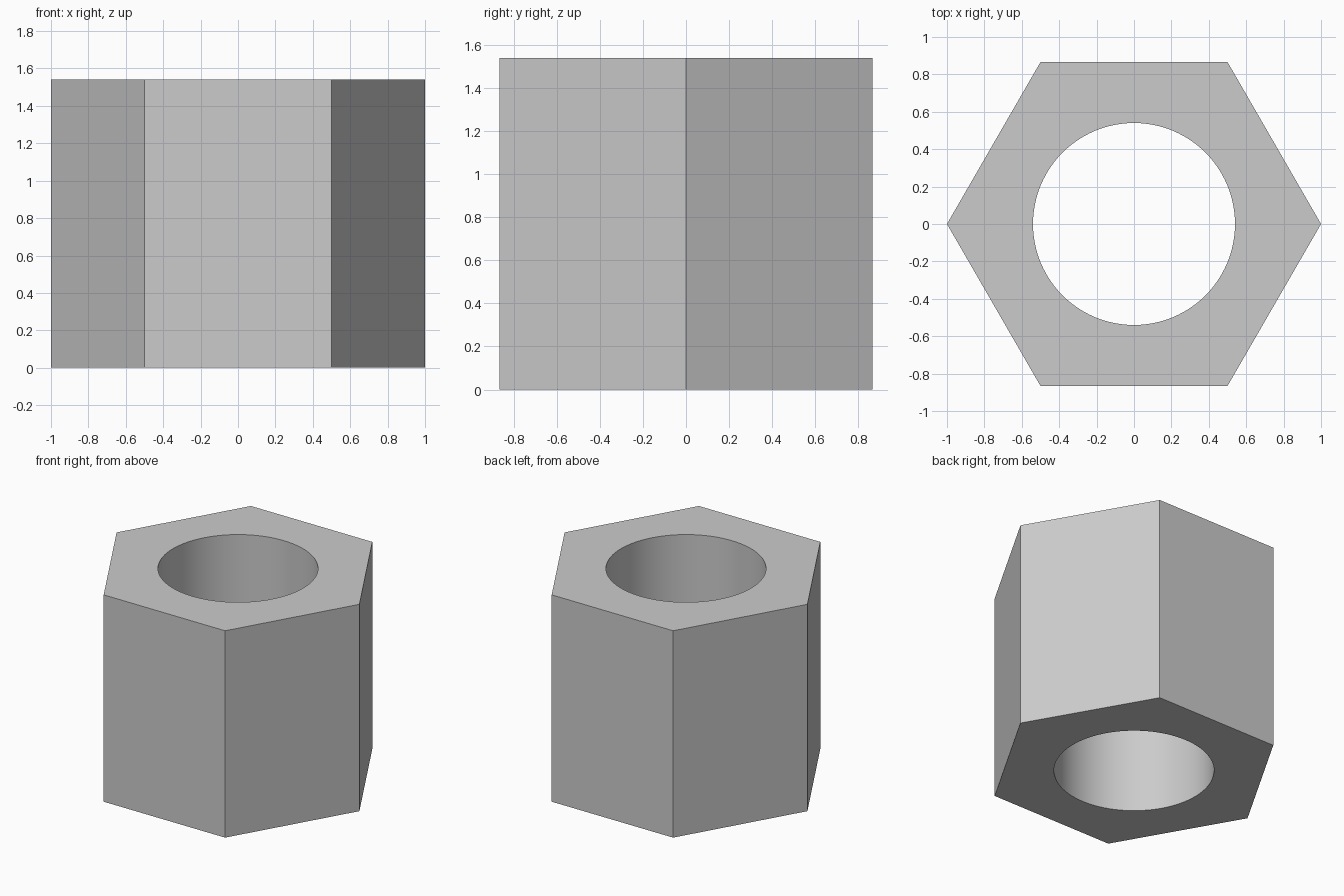
import bpy, bmesh
from math import cos, sin, tau, radians

if "Cube" in bpy.data.objects:
    bpy.data.objects.remove(bpy.data.objects["Cube"])

HEIGHT, OUTER_R, HOLE_R = 1.54, 1.0, 0.54
SIDES, STEPS = 6, 16          # hexagon sides, hole segments per side
N = SIDES * STEPS

bm = bmesh.new()


def ring(radius, count, z):
    return [bm.verts.new((radius * cos(tau * i / count), radius * sin(tau * i / count), z))
            for i in range(count)]


def walls(low, high):
    n = len(low)
    for i in range(n):
        j = (i + 1) % n
        bm.faces.new((low[i], low[j], high[j], high[i]))


def cap(outer, inner):
    # one flat face per hexagon side, reaching in to the hole's arc
    for s in range(SIDES):
        arc = [inner[(s * STEPS + k) % N] for k in range(STEPS, -1, -1)]
        bm.faces.new([outer[s], outer[(s + 1) % SIDES]] + arc)


# Hexagonal outside and round through hole
outer_low, outer_high = ring(OUTER_R, SIDES, 0), ring(OUTER_R, SIDES, HEIGHT)
hole_low, hole_high = ring(HOLE_R, N, 0), ring(HOLE_R, N, HEIGHT)
walls(outer_low, outer_high)
walls(hole_low, hole_high)
cap(outer_low, hole_low)
cap(outer_high, hole_high)
bmesh.ops.recalc_face_normals(bm, faces=bm.faces[:])

mesh = bpy.data.meshes.new("hex_sleeve")
bm.to_mesh(mesh)
bm.free()
sleeve = bpy.data.objects.new("hex_sleeve", mesh)
bpy.context.collection.objects.link(sleeve)

# Smooth bore, sharp hexagon edges
bpy.context.view_layer.objects.active = sleeve
sleeve.select_set(True)
bpy.ops.object.shade_smooth_by_angle(angle=radians(30))
